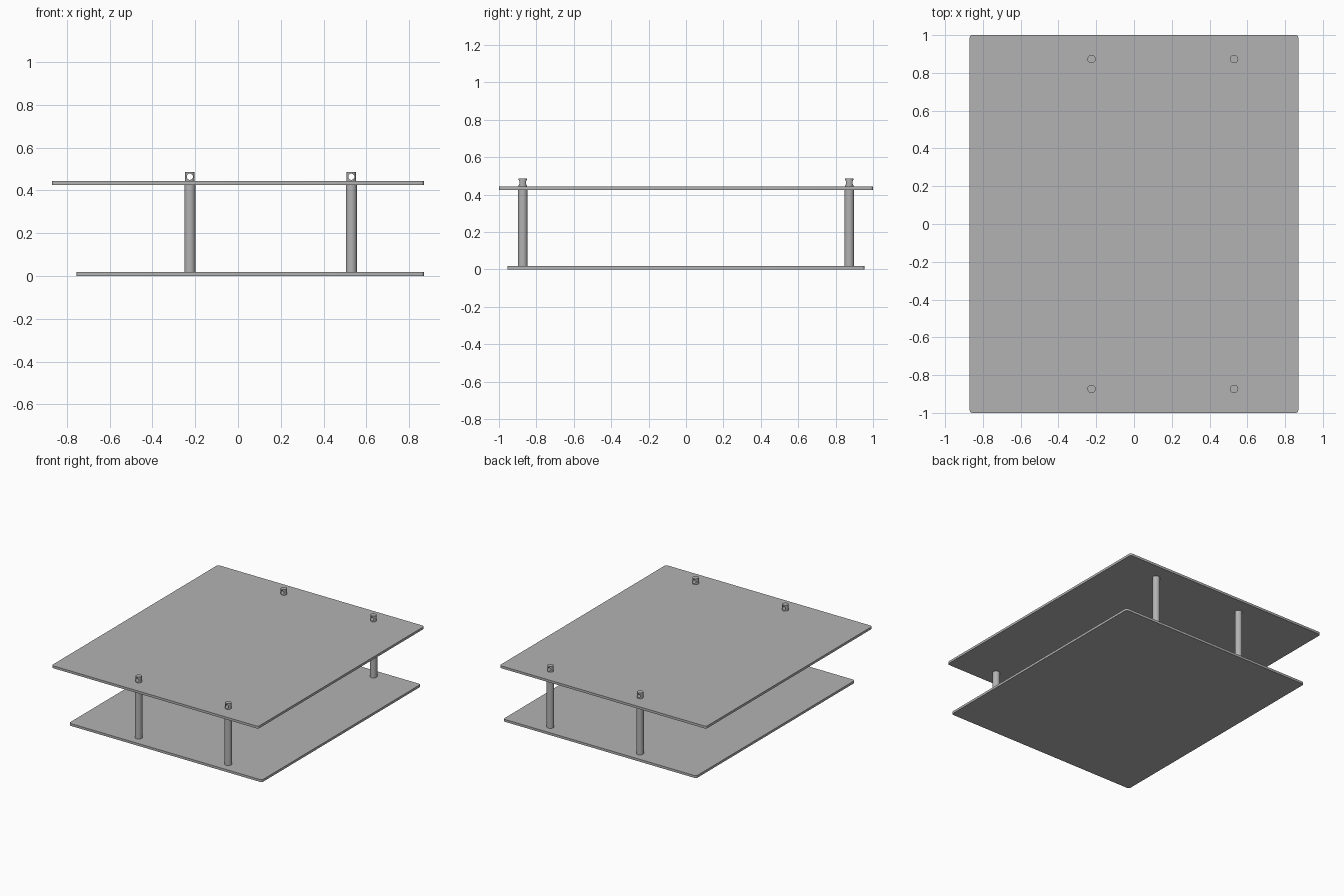
import bpy
import bmesh
from math import radians

cube = bpy.data.objects.get("Cube")
if cube:
    bpy.data.objects.remove(cube, do_unlink=True)

# Single grey material
grey = bpy.data.materials.new("plain_grey")
grey.use_nodes = True
colour = (0.45, 0.45, 0.45, 1)
grey.diffuse_color = colour
grey.node_tree.nodes["Principled BSDF"].inputs["Base Color"].default_value = colour

PLATE = 0.018
SHELF_Z = 0.425
TOP_Z = 0.487
HOLE_Z = 0.464


def smooth(obj):
    bpy.ops.object.select_all(action="DESELECT")
    obj.select_set(True)
    bpy.context.view_layer.objects.active = obj
    bpy.ops.object.shade_smooth_by_angle(angle=radians(30))


def plate(name, x0, x1, half_y, z0):
    """Flat board with rounded vertical corners."""
    bm = bmesh.new()
    bmesh.ops.create_cube(bm, size=1)
    for v in bm.verts:
        v.co.x = x1 if v.co.x > 0 else x0
        v.co.y *= 2 * half_y
        v.co.z = z0 + (PLATE if v.co.z > 0 else 0)
    upright = [e for e in bm.edges
               if abs(e.verts[0].co.z - e.verts[1].co.z) > PLATE / 2]
    bmesh.ops.bevel(bm, geom=upright, offset=0.015, segments=5,
                    profile=0.5, affect="EDGES")
    mesh = bpy.data.meshes.new(name)
    bm.to_mesh(mesh)
    bm.free()
    mesh.materials.append(grey)
    obj = bpy.data.objects.new(name, mesh)
    bpy.context.collection.objects.link(obj)
    smooth(obj)


def cylinder(name, radius, x, y, z0, z1):
    bpy.ops.mesh.primitive_cylinder_add(vertices=48, radius=radius, depth=z1 - z0,
                                        location=(x, y, (z0 + z1) / 2))
    obj = bpy.context.object
    obj.name = name
    obj.data.materials.append(grey)
    return obj


def post(label, x, y):
    """Standing post with a narrower pin that passes through the upper plate."""
    smooth(cylinder(label + "_post", 0.026, x, y, PLATE, SHELF_Z))
    pin = cylinder(label + "_pin", 0.022, x, y, SHELF_Z, TOP_Z)
    # Cross hole through the pin, front to back
    bpy.ops.mesh.primitive_cylinder_add(vertices=32, radius=0.0145, depth=0.1,
                                        location=(x, y, HOLE_Z),
                                        rotation=(radians(90), 0, 0))
    cutter = bpy.context.object
    cutter.hide_render = True
    cut = pin.modifiers.new("cross_hole", "BOOLEAN")
    cut.operation = "DIFFERENCE"
    cut.solver = "EXACT"
    cut.object = cutter
    bpy.context.view_layer.objects.active = pin
    bpy.ops.object.modifier_apply(modifier=cut.name)
    bpy.data.objects.remove(cutter, do_unlink=True)
    smooth(pin)


# Plates
plate("lower_plate", -0.755, 0.87, 0.955, 0)
plate("upper_plate", -0.87, 0.87, 1, SHELF_Z)

# Four posts
for end, y in (("front", -0.873), ("back", 0.873)):
    for side, x in (("right", -0.225), ("left", 0.53)):
        post(end + "_" + side, x, y)
